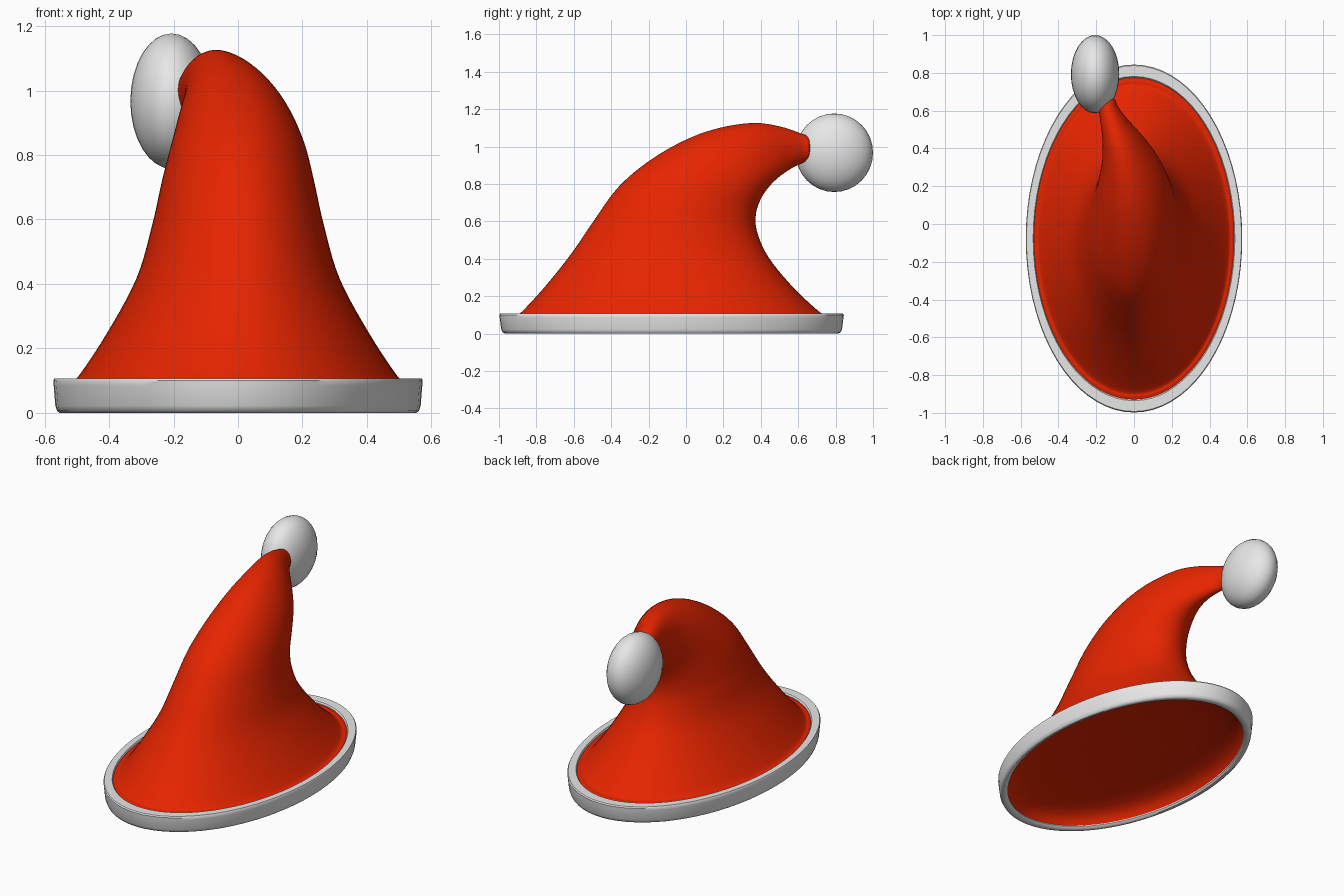
import bpy, bmesh, math
from mathutils import Vector

if "Cube" in bpy.data.objects:
    bpy.data.objects.remove(bpy.data.objects["Cube"])

SEG = 72


def material(name, rgb):
    m = bpy.data.materials.new(name)
    m.diffuse_color = (*rgb, 1)
    m.use_nodes = True
    m.node_tree.nodes["Principled BSDF"].inputs["Base Color"].default_value = m.diffuse_color
    return m


red = material("red felt", (0.8, 0.018, 0.0))
white = material("pale fur", (0.8, 0.8, 0.8))


def loft(name, rings, mat, closed=False, cap_end=False):
    """Skin a list of point rings into one smooth object."""
    bm = bmesh.new()
    loops = [[bm.verts.new(p) for p in r] for r in rings]
    pairs = list(zip(loops, loops[1:]))
    if closed:
        pairs.append((loops[-1], loops[0]))
    for a, b in pairs:
        for i in range(SEG):
            j = (i + 1) % SEG
            bm.faces.new((a[i], a[j], b[j], b[i]))
    if cap_end:
        bm.faces.new(loops[-1])
    bmesh.ops.recalc_face_normals(bm, faces=bm.faces)
    me = bpy.data.meshes.new(name)
    bm.to_mesh(me)
    bm.free()
    me.materials.append(mat)
    for p in me.polygons:
        p.use_smooth = True
    ob = bpy.data.objects.new(name, me)
    bpy.context.collection.objects.link(ob)
    return ob


def catmull(keys, steps):
    """Smooth interpolation through key tuples."""
    out = []
    for k in range(len(keys) - 1):
        p0, p1 = keys[max(k - 1, 0)], keys[k]
        p2, p3 = keys[k + 1], keys[min(k + 2, len(keys) - 1)]
        for s in range(steps):
            t = s / steps
            out.append([0.5 * (2 * b + (c - a) * t + (2 * a - 5 * b + 4 * c - d) * t * t
                               + (3 * b - a - 3 * c + d) * t ** 3)
                        for a, b, c, d in zip(p0, p1, p2, p3)])
    return out + [list(keys[-1])]


angles = [2 * math.pi * i / SEG for i in range(SEG)]


def oval(hx, hy, z):
    return [(hx * math.cos(a), -.077 + hy * math.sin(a), z) for a in angles]


# Hat body: front edge (y, z), back edge (y, z), centre x, half width
sections = [
    (-.933, .095, .779, .095, 0, .534),
    (-.915, .1, .757, .1, 0, .52),
    (-.88, .115, .715, .115, 0, .494),
    (-.755, .25, .57, .25, 0, .405),
    (-.615, .425, .44, .41, 0, .315),
    (-.485, .615, .38, .545, 0, .267),
    (-.36, .785, .374, .64, 0, .237),
    (-.195, .925, .4, .72, 0, .208),
    (0, 1.037, .44, .78, -.01, .174),
    (.18, 1.1, .485, .827, -.03, .138),
    (.36, 1.126, .535, .865, -.065, .102),
    (.5, 1.108, .585, .895, -.105, .073),
    (.615, 1.07, .63, .915, -.137, .052),
    (.655, 1.05, .66, .935, -.142, .042),
    (.667, 1.01, .668, .97, -.144, .015),
]
rings = []
for fy, fz, by, bz, cx, hx in catmull(sections, 5):
    f, b = Vector((cx, fy, fz)), Vector((cx, by, bz))
    mid, half = (f + b) / 2, (b - f) / 2
    rings.append([mid + half * math.sin(a) + Vector((hx * math.cos(a), 0, 0)) for a in angles])
loft("hat_body", rings, red, cap_end=True)

# Shallow hollow underneath, closing the body inside the brim
hollow = [(1, .008), (.975, .04), (.93, .065), (.86, .083), (.7, .1), (.4, .112), (.05, .115)]
loft("hat_underside", [oval(.535 * s, .858 * s, z) for s, z in hollow], red, cap_end=True)

# Oval brim band: profile of (scale, z) swept round the ellipse
profile = [(.965, 0), (.98, .006), (.989, .022), (.998, .085), (1, .1), (.994, .107),
           (.932, .107), (.925, .1), (.925, .012), (.94, .002)]
brim = loft("brim_band", [oval(.573 * s, .921 * s, z) for s, z in profile], white, closed=True)
bpy.context.view_layer.objects.active = brim
brim.select_set(True)
bpy.ops.object.shade_smooth_by_angle(angle=math.radians(40))

# Pompom, flattened sideways
bpy.ops.mesh.primitive_uv_sphere_add(segments=32, ring_count=16, radius=1,
                                     location=(-.206, .793, .967))
pom = bpy.context.object
pom.name = "pompom"
pom.scale = (.128, .207, .21)
bpy.ops.object.transform_apply(location=False, rotation=False, scale=True)
pom.data.materials.append(white)
bpy.ops.object.shade_smooth()
